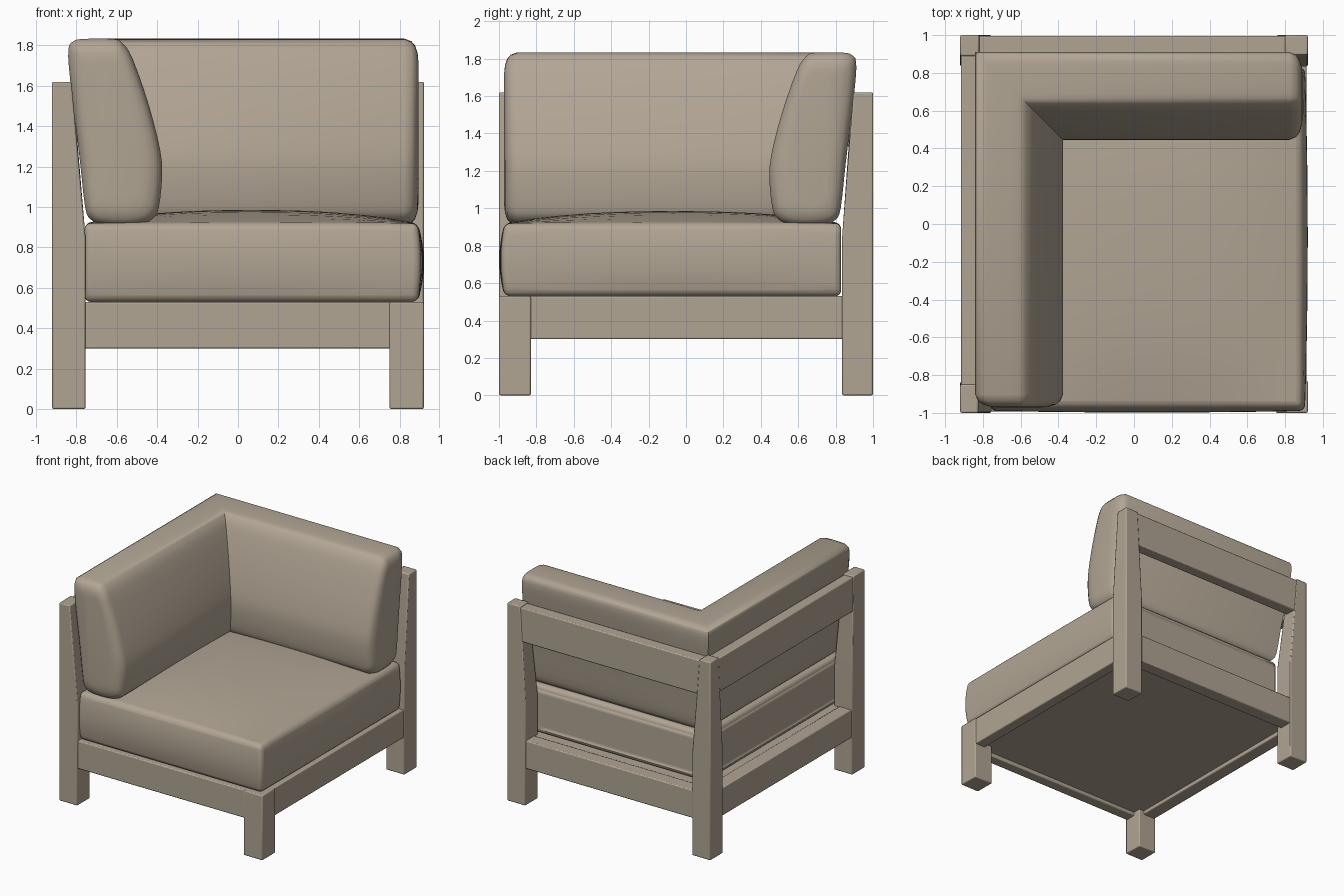
import bpy, bmesh
from mathutils import Vector

if "Cube" in bpy.data.objects:
    bpy.data.objects.remove(bpy.data.objects["Cube"])

mat = bpy.data.materials.new("warm taupe")
mat.diffuse_color = (0.44, 0.375, 0.295, 1)
mat.use_nodes = True
mat.node_tree.nodes["Principled BSDF"].inputs["Base Color"].default_value = mat.diffuse_color


def finish(name, bm, bevel=0.0, segments=2, angle=40):
    """Turn a bmesh into a shaded, optionally bevelled object."""
    bmesh.ops.recalc_face_normals(bm, faces=bm.faces)
    me = bpy.data.meshes.new(name)
    bm.to_mesh(me)
    bm.free()
    me.materials.append(mat)
    ob = bpy.data.objects.new(name, me)
    bpy.context.collection.objects.link(ob)
    if bevel:
        mod = ob.modifiers.new("soft edges", 'BEVEL')
        mod.width, mod.segments = bevel, segments
        mod.limit_method, mod.angle_limit = 'ANGLE', 0.7
    bpy.ops.object.select_all(action='DESELECT')
    ob.select_set(True)
    bpy.context.view_layer.objects.active = ob
    bpy.ops.object.shade_smooth_by_angle(angle=angle * 3.14159 / 180)
    return ob


def stacked_box(name, levels, bevel=0.008):
    """Box through levels of (z, x0, x1, y0, y1), so posts can taper."""
    bm = bmesh.new()
    rings = [[bm.verts.new(p) for p in ((a, c, z), (b, c, z), (b, d, z), (a, d, z))]
             for z, a, b, c, d in levels]
    for lo, hi in zip(rings, rings[1:]):
        for i in range(4):
            j = (i + 1) % 4
            bm.faces.new((lo[i], lo[j], hi[j], hi[i]))
    bm.faces.new(rings[0])
    bm.faces.new(rings[-1])
    return finish(name, bm, bevel)


def box(name, x0, x1, y0, y1, z0, z1, bevel=0.008):
    return stacked_box(name, [(z0, x0, x1, y0, y1), (z1, x0, x1, y0, y1)], bevel)


# Posts: full-size section up to the seat, inner faces tapering above it
def post(name, base, top):
    stacked_box(name, [(0, *base), (0.85, *base), (1.62, *top)])


post("front_left_post", (-0.92, -0.755, -1, -0.835), (-0.92, -0.825, -1, -0.85))
post("back_left_post", (-0.92, -0.755, 0.835, 1), (-0.92, -0.82, 0.89, 1))
post("back_right_post", (0.755, 0.92, 0.835, 1), (0.80, 0.92, 0.895, 1))
box("front_right_leg", 0.75, 0.92, -1, -0.83, 0, 0.53)

# Seat frame rails and underside panel
box("front_rail", -0.77, 0.77, -0.992, -0.90, 0.30, 0.53)
box("back_rail", -0.77, 0.77, 0.88, 0.992, 0.30, 0.53)
box("left_rail", -0.912, -0.80, -0.85, 0.85, 0.30, 0.53)
box("right_rail", 0.82, 0.912, -0.85, 0.85, 0.30, 0.53)
box("seat_panel", -0.82, 0.84, -0.92, 0.90, 0.33, 0.525, 0)

# Upper rails behind the back cushions
box("upper_back_rail", -0.83, 0.81, 0.90, 0.996, 1.33, 1.61)
box("upper_left_rail", -0.916, -0.83, -0.86, 0.90, 1.33, 1.61)

# Seat cushion: crowned top, gently bulging open sides
bm = bmesh.new()
bmesh.ops.create_cube(bm, size=2)
bmesh.ops.subdivide_edges(bm, edges=bm.edges[:], cuts=11, use_grid_fill=True)
for v in bm.verts:
    a, b, c = v.co
    x, y, z = 0.065 + 0.825 * a, -0.07 + 0.90 * b, 0.725 + 0.195 * c
    if c > 0:
        z += 0.065 * c * (1 - abs(a) ** 2.5) * (1 - abs(b) ** 2.5)
    puff = 1 - c * c
    if a > 0:
        x += 0.03 * a * puff * (1 - 0.5 * b * b)
    if b < 0:
        y += 0.028 * b * puff * (1 - 0.3 * a * a)
    v.co = (x, y, z)
finish("seat_cushion", bm, 0.045, 4, 50)

# Corner cushion: a plump leaning section swept round a mitred corner
section = [(-0.84, 1.78), (-0.815, 1.82), (-0.77, 1.832), (-0.62, 1.832), (-0.57, 1.81),
           (-0.52, 1.73), (-0.44, 1.50), (-0.385, 1.28), (-0.376, 1.15), (-0.392, 1.00),
           (-0.42, 0.945), (-0.48, 0.915), (-0.58, 0.906), (-0.68, 0.915), (-0.73, 0.94),
           (-0.757, 1.00), (-0.785, 1.25), (-0.83, 1.62)]


def smooth_loop(pts, n=3):
    """Catmull-Rom interpolation of a closed loop."""
    out, k = [], len(pts)
    for i in range(k):
        p0, p1, p2, p3 = (Vector(pts[(i + j) % k]) for j in (-1, 0, 1, 2))
        for s in range(n):
            t = s / n
            out.append(0.5 * (2 * p1 + (p2 - p0) * t + (2 * p0 - 5 * p1 + 4 * p2 - p3) * t * t
                              + (3 * p1 - p0 - 3 * p2 + p3) * t ** 3))
    return out


loop = smooth_loop(section)
mid = Vector((-0.60, 1.37))


def inset(d):
    return [(mid.x + (p.x - mid.x) * (1 - d / 0.2), mid.y + (p.y - mid.y) * (1 - d / 0.46))
            for p in loop]


# End rounding as (distance from the end, section inset)
ends = [(0, 0.11), (0.004, 0.07), (0.016, 0.035), (0.035, 0.013), (0.07, 0)]
rows = [[(u, -0.972 + t, z) for u, z in inset(d)] for t, d in ends]
rows.append([(u, 0.07 - u, z) for u, z in inset(0)])
rows += [[(0.893 - t, 0.07 - u, z) for u, z in inset(d)] for t, d in reversed(ends)]

bm = bmesh.new()
rings = [[bm.verts.new(p) for p in row] for row in rows]
n = len(loop)
for r0, r1 in zip(rings, rings[1:]):
    for i in range(n):
        j = (i + 1) % n
        bm.faces.new((r0[i], r0[j], r1[j], r1[i]))
bm.faces.new(rings[0])
bm.faces.new(rings[-1])
finish("corner_back_cushion", bm, 0, 1, 50)
